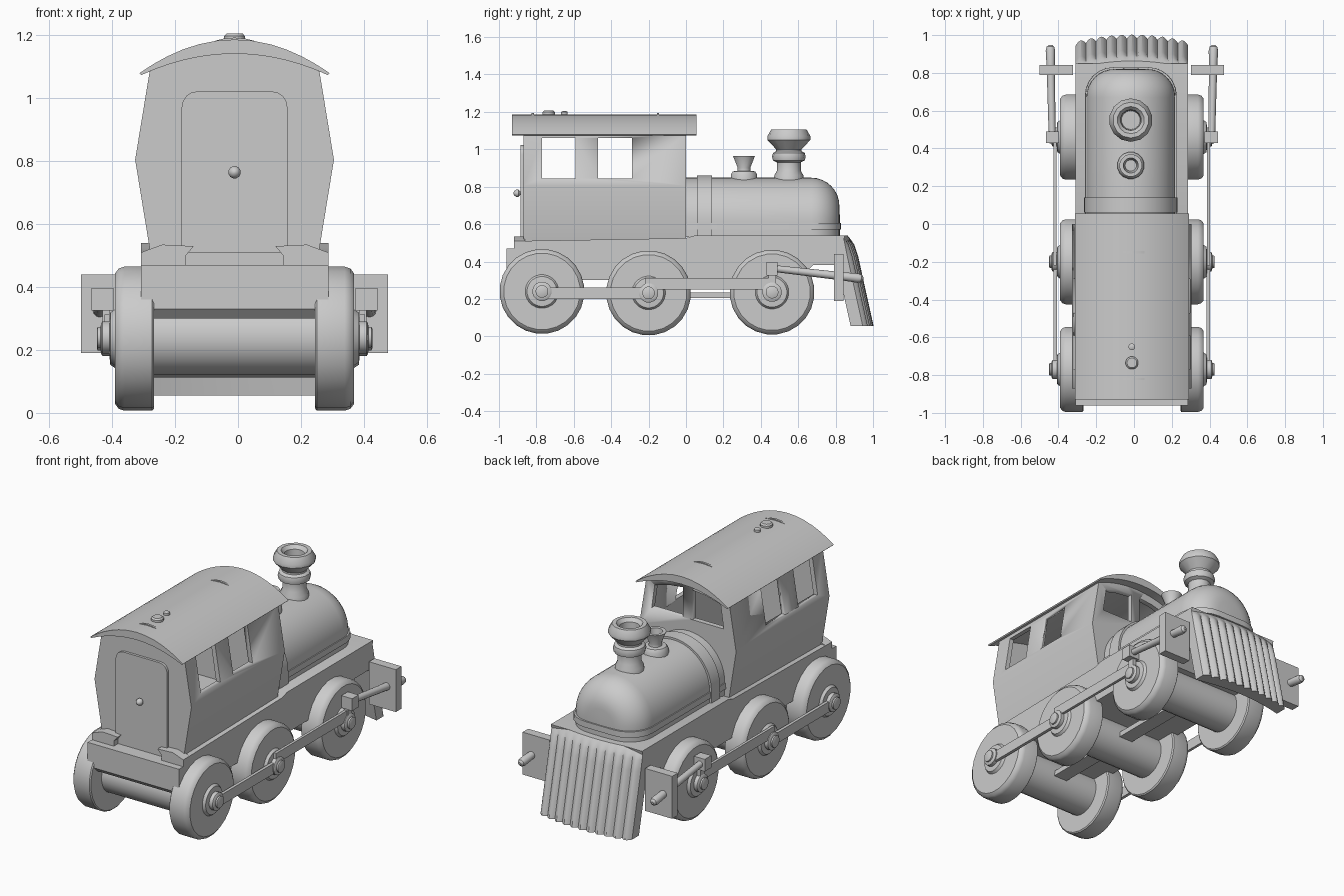
import bpy, bmesh
from math import sin, cos, pi, sqrt, radians
from mathutils import Vector

if "Cube" in bpy.data.objects:
    bpy.data.objects.remove(bpy.data.objects["Cube"])

CX = -0.011  # centre line of the body


def loft(name, rings, angle=35):
    """Skin a list of closed rings and cap both ends."""
    bm = bmesh.new()
    vs = [[bm.verts.new(p) for p in r] for r in rings]
    n = len(vs[0])
    for a, b in zip(vs, vs[1:]):
        for i in range(n):
            j = (i + 1) % n
            bm.faces.new((a[i], a[j], b[j], b[i]))
    bm.faces.new(vs[0])
    bm.faces.new(vs[-1])
    bmesh.ops.recalc_face_normals(bm, faces=bm.faces)
    me = bpy.data.meshes.new(name)
    bm.to_mesh(me)
    bm.free()
    ob = bpy.data.objects.new(name, me)
    bpy.context.collection.objects.link(ob)
    bpy.ops.object.select_all(action='DESELECT')
    ob.select_set(True)
    bpy.context.view_layer.objects.active = ob
    bpy.ops.object.shade_smooth_by_angle(angle=radians(angle))
    return ob


def lathe(name, prof, loc, axis='Z', n=24, s=1):
    """Revolve (radius, height) points; axis X uses s to pick the side."""
    rings = []
    for r, h in prof:
        ring = []
        for i in range(n):
            a = 2 * pi * (i + .5) / n
            u, v = r * cos(a), r * sin(a)
            p = {'X': (s * h, u, v), 'Y': (u, h, v), 'Z': (u, v, h)}[axis]
            ring.append(Vector(p) + Vector(loc))
        rings.append(ring)
    return loft(name, rings)


def box(name, x0, x1, y0, y1, z0, z1):
    return loft(name, [[(x0, y0, z), (x1, y0, z), (x1, y1, z), (x0, y1, z)] for z in (z0, z1)])


def prism_y(name, pts, y0, y1):
    """Extrude an (x, z) outline along y."""
    return loft(name, [[(CX + x, y, z) for x, z in pts] for y in (y0, y1)])


def prism_x(name, pts, half):
    """Extrude a (y, z) outline across the width."""
    return loft(name, [[(CX + x, y, z) for y, z in pts] for x in (-half, half)])


def cut(ob, cutter):
    m = ob.modifiers.new('cut', 'BOOLEAN')
    m.operation, m.object, m.solver = 'DIFFERENCE', cutter, 'EXACT'
    bpy.ops.object.select_all(action='DESELECT')
    bpy.context.view_layer.objects.active = ob
    ob.select_set(True)
    bpy.ops.object.modifier_apply(modifier=m.name)
    bpy.data.objects.remove(cutter)


def arc(half, z_edge, z_peak, n=12):
    """Shallow arch from +half to -half."""
    return [(half * cos(pi * i / n), z_edge + (z_peak - z_edge) * (1 - cos(pi * i / n) ** 2))
            for i in range(n + 1)]


# Chassis, deck, rear corner steps
prism_x('chassis', [(-.96, .47), (-.96, .33), (-.93, .30), (.60, .30), (.68, .38), (.83, .38),
                    (.83, .47)], .298)
prism_x('deck', [(-.88, .46), (-.88, .51), (0, .525), (.05, .54), (.85, .54), (.83, .46)], .298)
for s in (-1, 1):
    prism_y('rear_step', [(s * x, z) for x, z in
            [(.298, .46), (.298, .51), (.23, .535), (.13, .53), (.155, .50), (.155, .46)]], -.92, -.86)
prism_x('under_beam', [(-.77, .205), (-.77, .235), (.46, .235), (.46, .205)], .045)

# Cab: hollow shell with side and front windows
cab = prism_y('cab', [(-.27, 1.085), (-.316, .805), (-.267, .505), (.267, .505), (.316, .805)]
              + arc(.27, 1.085, 1.15)[:-1], -.87, 0)
cut(cab, prism_y('cavity', [(-.245, 1.075), (-.288, .805), (-.243, .535), (.243, .535), (.288, .805)]
                 + arc(.245, 1.075, 1.125)[:-1], -.84, -.03))
for y in (-.77, -.47):
    cut(cab, box('window_cutter', -.6, .6, y, y + .18, .845, 1.06))
for s in (-1, 1):
    cut(cab, prism_y('front_window_cutter', [(s * .03, .92), (s * .03, 1.095), (s * .12, 1.085),
                                            (s * .215, 1.06), (s * .235, .92)], -.1, .05))

# Roof with vents and two small ridges
upper, lower = arc(.302, 1.08, 1.187, 16), arc(.296, 1.074, 1.142, 16)
prism_y('roof', upper + lower[::-1], -.93, .055)
lathe('roof_vent', [(.034, 1.17), (.034, 1.198), (.026, 1.206)], (CX, -.735, 0), n=16)
lathe('roof_vent_small', [(.018, 1.17), (.018, 1.2), (.01, 1.204)], (CX, -.65, 0), n=12)
for y in (-.82, -.15):
    prism_y('roof_ridge', arc(.07, 1.18, 1.193, 6), y - .006, y + .006)

# Rear door and knob
door = [(-.168, .51), (.168, .51)]
for c, a0 in ((.118, 0), (-.118, pi / 2)):
    door += [(c + .05 * cos(a0 + i * pi / 8), .972 + .05 * sin(a0 + i * pi / 8)) for i in range(5)]
prism_y('door', door, -.885, -.86)
lathe('door_knob', [(.008, .03), (.008, .02), (.02, .01), (.02, -.002), (.012, -.014), (.003, -.018)],
      (CX, -.905, .765), 'Y', 12)


# Boiler: arch-shaped section with a rounded nose
def arch_ring(y, r, zc, base, n=24):
    top = [(CX - .006 + r * cos(pi * i / n), y, zc + r * sin(pi * i / n)) for i in range(n + 1)]
    return top + [(top[-1][0], y, base), (top[0][0], y, base)]


nose = [(.67 + .15 * sin(i * pi / 16), .085 + .15 * cos(i * pi / 16)) for i in range(9)]
nose += [(.822, .04), (.823, .01)]
loft('boiler', [arch_ring(y, r, .613, .53) for y, r in [(-.02, .235)] + nose])
loft('boiler_band', [arch_ring(y, r, .613, .53) for y, r in
                     [(.06, .23), (.06, .247), (.14, .247), (.14, .23)]])

# Moulding around the boiler foot
rim = []
for k in range(2):
    h = .243 - .002 * k
    z = (.57, .605)[k]
    pts = [(h, 0)] + [(h - .15 + .15 * cos(i * pi / 12), .68 + .15 * sin(i * pi / 12)) for i in range(7)]
    pts += [(-x, y) for x, y in pts[::-1]]
    rim.append([(CX - .006 + x, y, z) for x, y in pts])
loft('boiler_moulding', rim)

# Chimney and whistle dome
lathe('chimney', [(.08, .80), (.078, .86), (.064, .885), (.064, .93), (.085, .94), (.09, .962), (.085, .98),
                  (.068, .99), (.068, 1.0), (.115, 1.05), (.115, 1.07), (.095, 1.105), (.072, 1.105),
                  (.055, 1.085), (.05, 1.0)], (CX - .006, .55, 0), n=14)
lathe('steam_dome', [(.072, .82), (.072, .865), (.06, .882), (.036, .885), (.034, .90), (.06, .965),
                     (.04, .965), (.03, .90)], (CX - .006, .31, 0), n=16)

# Cowcatcher: sloping, ribbed and slightly bowed
rows = []
N = 11 * 6
for z, y, rib in ((.055, .945, .02), (.43, .862, .02), (.49, .85, .012), (.515, .845, 0), (.54, .825, 0)):
    front, back = [], []
    for i in range(N + 1):
        t = 2 * i / N - 1
        bow = .038 * (1 - t * t)
        front.append((CX + .298 * t, y + bow + rib * abs(sin(pi * i / 6)), z))
        back.append((CX + .298 * t, y - .065 + bow, z))
    rows.append(front + back[::-1])
loft('cowcatcher', rows, 30)

# Wheels, axles and hubs
AXLES = ((-.77, .24), (-.20, .232), (.46, .236))
for y, z in AXLES:
    lathe('axle', [(.12, -.27), (.12, .27)], (CX, y, z), 'X')
    for s in (-1, 1):
        lathe('wheel', [(.22, .256), (.227, .262), (.227, .35), (.221, .368), (.205, .38), (.09, .38),
                        (.08, .395), (.05, .398)], (CX, y, z), 'X', 24, s)
        lathe('hub', [(.052, .38), (.052, .42), (.046, .424), (.034, .426), (.034, .435), (.028, .438)],
              (CX, y, z), 'X', 16, s)

# Side rods, crank block, piston rod and buffer plate on each side
for s in (-1, 1):
    def side_box(name, x0, x1, *yz):
        return box(name, CX + s * x0, CX + s * x1, *yz)
    side_box('rear_rod', .396, .414, -.77, -.20, .20, .262)
    side_box('front_rod', .398, .414, -.22, .46, .25, .312)
    side_box('crank_link', .398, .42, .44, .48, .25, .35)
    side_box('crank_block', .385, .455, .43, .49, .325, .397)
    side_box('buffer_plate', .312, .488, .79, .842, .19, .44)
    a, b = Vector((CX + s * .422, .45, .365)), Vector((CX + s * .432, .948, .308))
    d = (b - a).normalized()
    u = d.cross(Vector((0, 0, 1))).normalized()
    v = u.cross(d)
    rings = [[a.lerp(b, t) + r * (cos(i * pi / 6) * u + sin(i * pi / 6) * v) for i in range(12)]
             for t, r in ((0, .018), (.78, .022), (.94, .025), (.98, .02), (1, .008))]
    loft('piston_rod', rings)
